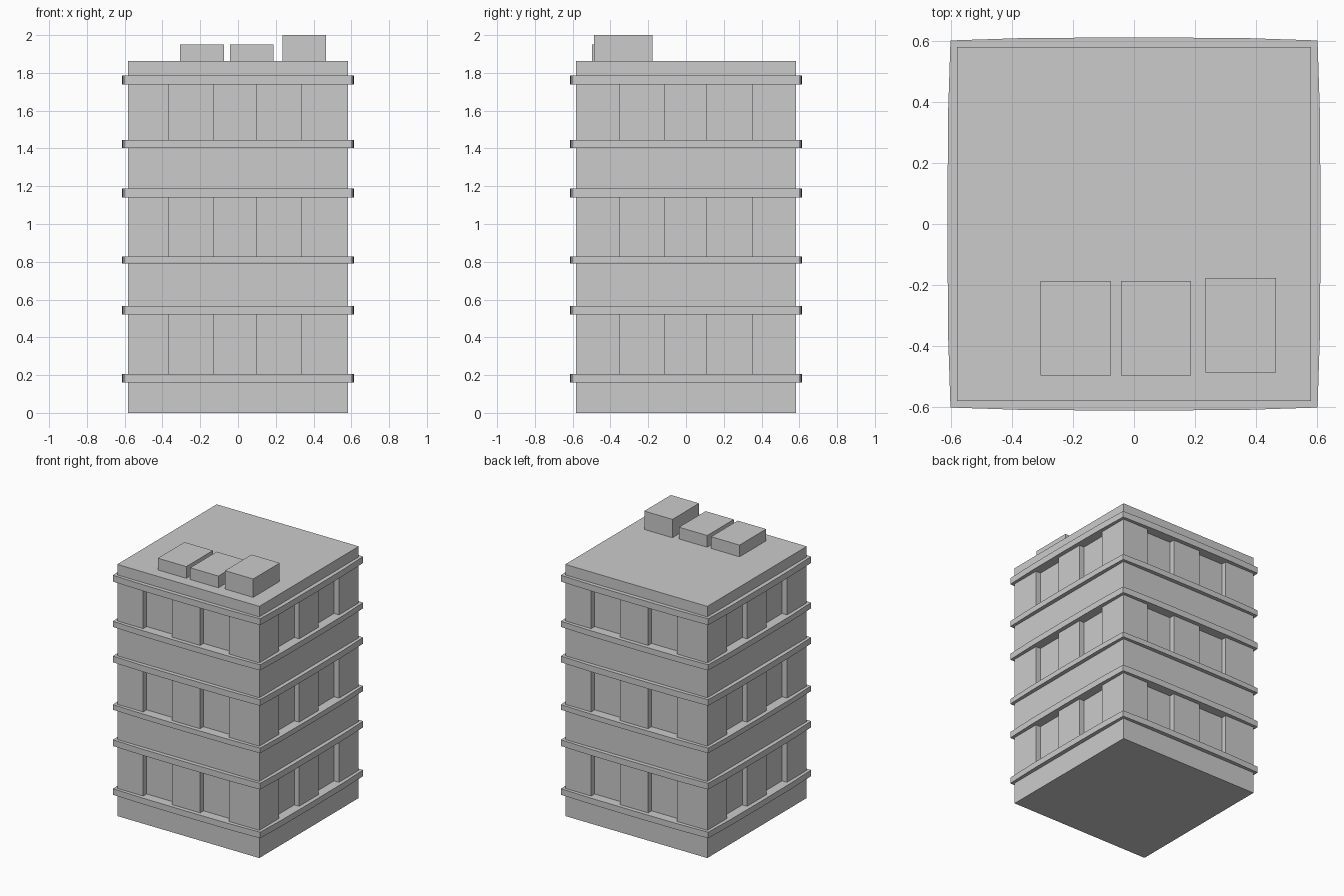
import bpy, bmesh
from mathutils import Matrix
from math import pi

if "Cube" in bpy.data.objects:
    bpy.data.objects.remove(bpy.data.objects["Cube"])

H = 0.582          # half width of the building body
ROOF = 1.864
DEPTH = 0.04       # window recess depth
LEDGES = [(0.16, 0.205), (0.521, 0.567), (0.79, 0.828),
          (1.141, 1.187), (1.403, 1.445), (1.739, 1.786)]


def add_box(bm, lo, hi, rot=0.0):
    size = [b - a for a, b in zip(lo, hi)]
    mid = [(a + b) / 2 for a, b in zip(lo, hi)]
    mat = Matrix.Rotation(rot, 4, 'Z') @ Matrix.Translation(mid) @ Matrix.Diagonal((*size, 1))
    bmesh.ops.create_cube(bm, size=1, matrix=mat)


def finish(bm, name):
    bmesh.ops.recalc_face_normals(bm, faces=bm.faces[:])
    mesh = bpy.data.meshes.new(name)
    bm.to_mesh(mesh)
    bm.free()
    obj = bpy.data.objects.new(name, mesh)
    bpy.context.collection.objects.link(obj)
    return obj


def box(name, lo, hi):
    bm = bmesh.new()
    add_box(bm, lo, hi)
    return finish(bm, name)


# Main block
body = box("building_body", (-H, -H, 0), (H, H, ROOF))

# Window recesses: two per wall on each floor, opposite walls rotated
bm = bmesh.new()
for low, high in zip(LEDGES[0::2], LEDGES[1::2]):
    for rot in (0, pi):
        for a, b in ((-0.369, -0.132), (0.097, 0.334)):
            add_box(bm, (a, -H - 0.1, low[1]), (b, -H + DEPTH, high[0]), rot)
        for a, b in ((-0.353, -0.115), (0.112, 0.35)):
            add_box(bm, (H - DEPTH, a, low[1]), (H + 0.1, b, high[0]), rot)
cutter = finish(bm, "window_cutter")
cutter.hide_render = True
cutter.hide_set(True)
mod = body.modifiers.new("window_recesses", 'BOOLEAN')
mod.operation = 'DIFFERENCE'
mod.solver = 'EXACT'
mod.object = cutter

# Gently bowed ledges wrapping the body
side = [(-0.603, -0.603), (-0.36, -0.611), (0, -0.613), (0.36, -0.611)]
outline = []
for k in range(4):
    for x, y in side:
        for _ in range(k):
            x, y = -y, x
        outline.append((x, y))
inner = [(max(-H, min(H, x)), max(-H, min(H, y))) for x, y in outline]

for i, (z0, z1) in enumerate(LEDGES):
    bm = bmesh.new()
    loops = [[bm.verts.new((x, y, z)) for x, y in pts]
             for pts, z in ((outline, z0), (outline, z1), (inner, z1), (inner, z0))]
    n = len(outline)
    for k in range(4):
        a, b = loops[k], loops[(k + 1) % 4]
        for j in range(n):
            m = (j + 1) % n
            bm.faces.new((a[j], a[m], b[m], b[j]))
    finish(bm, f"ledge_{i + 1}")

# Rooftop units
box("roof_unit_left", (-0.308, -0.498, ROOF), (-0.075, -0.187, 1.951))
box("roof_unit_middle", (-0.043, -0.498, ROOF), (0.188, -0.187, 1.951))
box("roof_unit_right", (0.235, -0.488, ROOF), (0.466, -0.177, 2.0))
